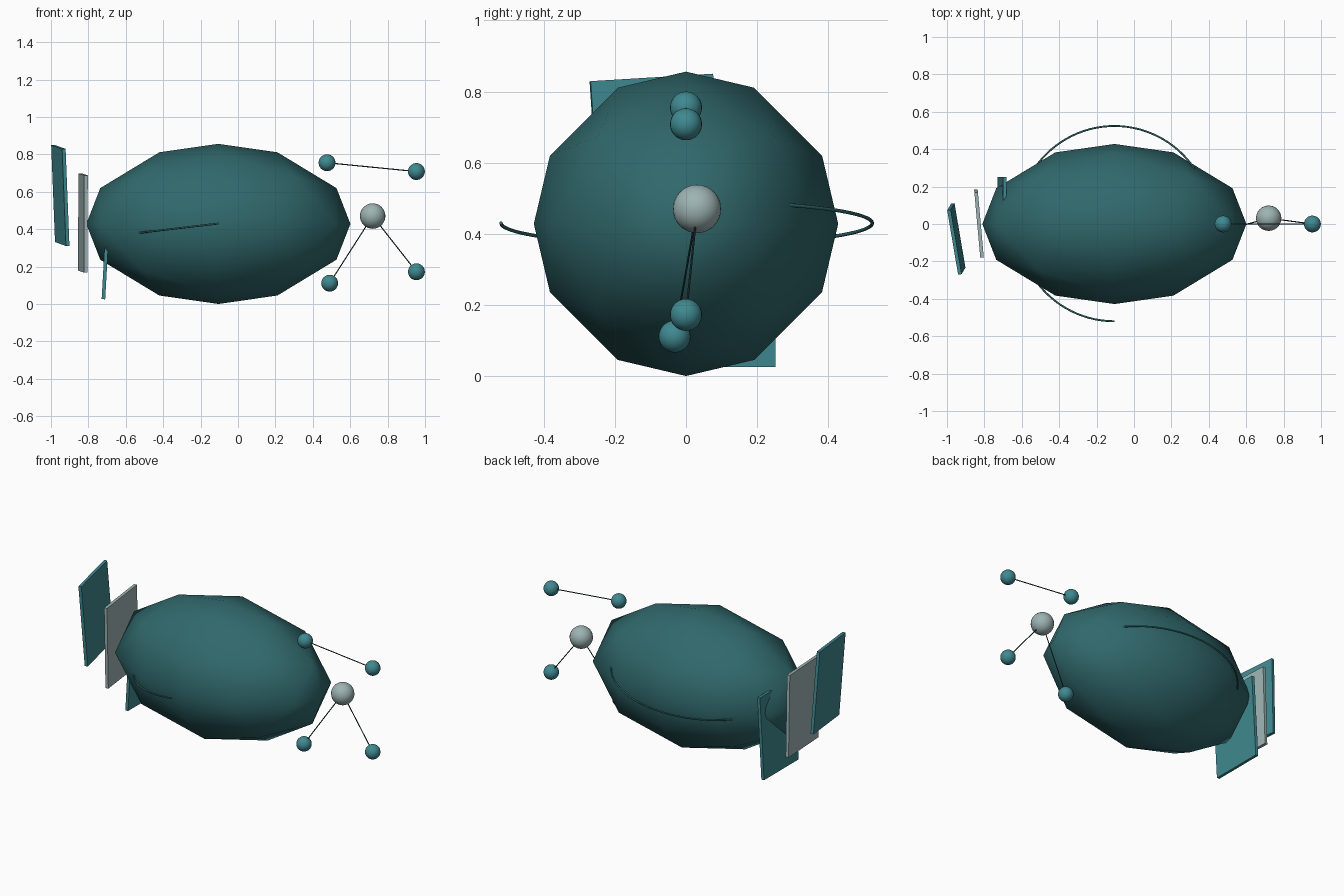
import bpy, bmesh, math
from mathutils import Vector, Matrix

if "Cube" in bpy.data.objects:
    bpy.data.objects.remove(bpy.data.objects["Cube"])


def material(name, rgb):
    m = bpy.data.materials.new(name)
    m.diffuse_color = (*rgb, 1)
    m.use_nodes = True
    m.node_tree.nodes["Principled BSDF"].inputs["Base Color"].default_value = m.diffuse_color
    return m


DEEP = material("deep_teal", (0.03, 0.14, 0.15))
TEAL = material("teal", (0.05, 0.25, 0.28))
PALE = material("pale_grey", (0.34, 0.45, 0.45))
DARK = material("dark", (0.02, 0.05, 0.06))


def add(name, bm, mat, smooth=False):
    me = bpy.data.meshes.new(name)
    bmesh.ops.recalc_face_normals(bm, faces=bm.faces)
    for f in bm.faces:
        f.smooth = smooth
    bm.to_mesh(me)
    bm.free()
    me.materials.append(mat)
    ob = bpy.data.objects.new(name, me)
    bpy.context.collection.objects.link(ob)
    return ob


def ball(name, centre, radius, mat):
    bm = bmesh.new()
    bmesh.ops.create_uvsphere(bm, u_segments=24, v_segments=16, radius=radius)
    add(name, bm, mat, True).location = centre


def rod(name, a, b, radius=0.003):
    a, b = Vector(a), Vector(b)
    bm = bmesh.new()
    bmesh.ops.create_cone(bm, cap_ends=True, segments=8, radius1=radius,
                          radius2=radius, depth=(b - a).length)
    ob = add(name, bm, DARK)
    ob.location = (a + b) / 2
    ob.rotation_euler = (b - a).to_track_quat('Z', 'Y').to_euler()


def plate(name, centre, rotation, mat):
    bm = bmesh.new()
    bmesh.ops.create_cube(bm, size=1, matrix=Matrix.Diagonal((0.019, 0.35, 0.52, 1)))
    ob = add(name, bm, mat)
    ob.location = centre
    ob.rotation_euler = rotation


# body: octahedron with edges split in three, rounded and stretched along x
bm = bmesh.new()
for i in range(-3, 4):
    for j in range(-3, 4):
        for k in range(-3, 4):
            if abs(i) + abs(j) + abs(k) == 3:
                bm.verts.new(Vector((i, j, k)).normalized())
bmesh.ops.convex_hull(bm, input=bm.verts)
bmesh.ops.scale(bm, vec=(0.706, 0.428, 0.428), verts=bm.verts)
add("body", bm, DEEP, True).location = (-0.105, 0, 0.428)

# thin three-quarter ring around the body
curve = bpy.data.curves.new("ring_arc", 'CURVE')
curve.dimensions = '3D'
curve.bevel_depth = 0.005
curve.bevel_resolution = 2
curve.use_fill_caps = True
spline = curve.splines.new('POLY')
STEPS = 72
spline.points.add(STEPS)
for n, p in enumerate(spline.points):
    t = 1.5 * math.pi * n / STEPS
    p.co = (0.522 * math.cos(t), 0.522 * math.sin(t), 0, 1)
curve.materials.append(DEEP)
ring = bpy.data.objects.new("ring_arc", curve)
ring.location = (-0.105, 0.002, 0.43)
ring.rotation_euler = (0, -0.117, 0)
bpy.context.collection.objects.link(ring)

# fanned plates at the left end
plate("plate_outer", (-0.95, -0.08, 0.58), (0.06, -0.05, 0.165), TEAL)
plate("plate_middle", (-0.829, 0.003, 0.433), (0.03, 0, 0.09), PALE)
plate("plate_inner", (-0.705, 0.077, 0.285), (0, 0.056, 0), TEAL)

# balls and links at the right end
hub = (0.72, 0.031, 0.47)
upper = [(0.476, 0, 0.755), (0.954, 0, 0.708)]
lower = [(0.49, -0.032, 0.111), (0.954, 0, 0.172)]
ball("hub_ball", hub, 0.068, PALE)
for n, c in enumerate(upper + lower):
    ball(f"node_ball_{n + 1}", c, 0.045, TEAL)
rod("upper_link", *upper)
for n, c in enumerate(lower):
    rod(f"lower_link_{n + 1}", hub, c)
